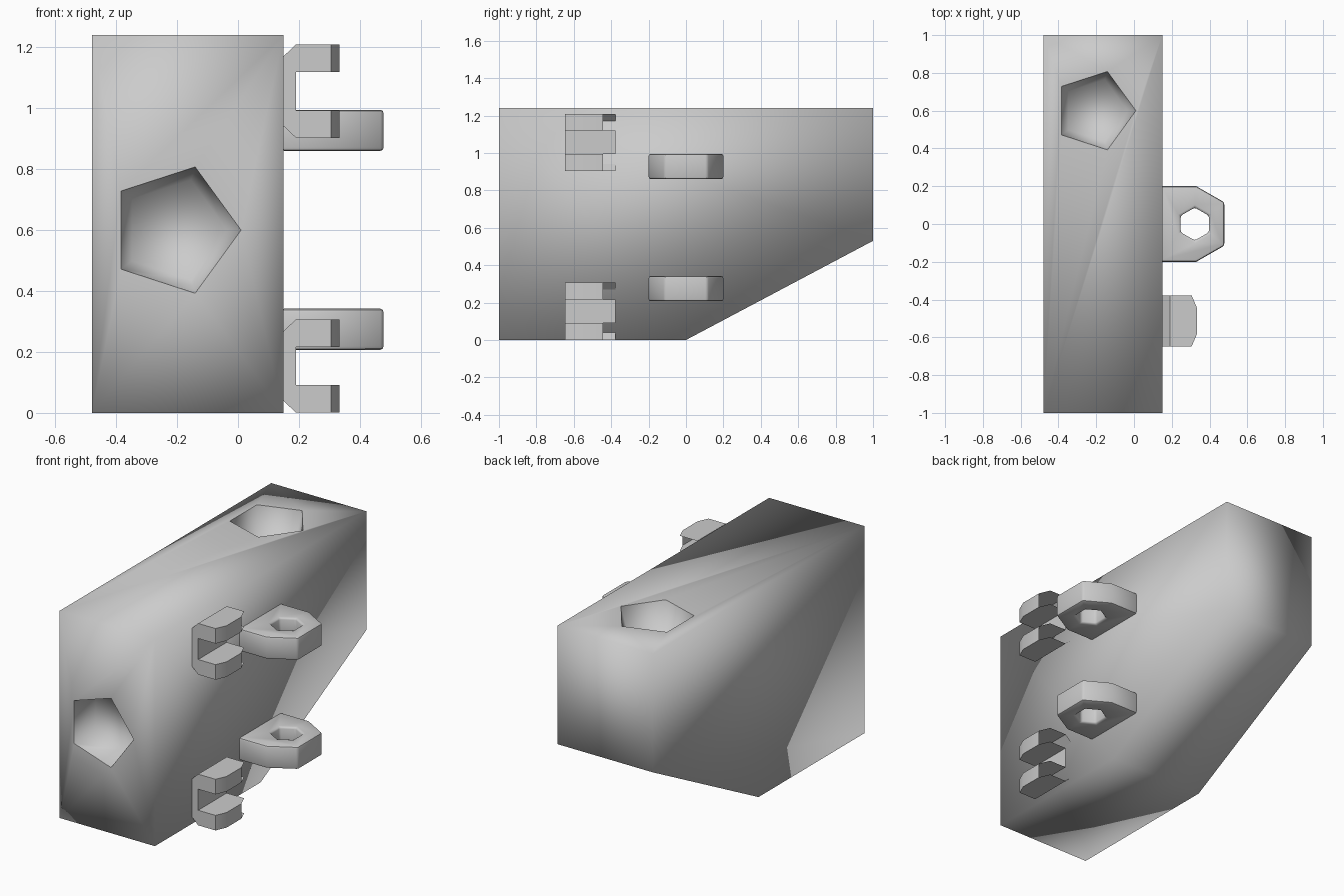
import bpy, bmesh
from math import sin, cos, pi, radians
from mathutils import Vector

cube = bpy.data.objects.get("Cube")
if cube:
    bpy.data.objects.remove(cube, do_unlink=True)

grey = bpy.data.materials.new("plain_grey")
grey.use_nodes = True
grey.diffuse_color = (0.6, 0.6, 0.6, 1)
grey.node_tree.nodes["Principled BSDF"].inputs["Base Color"].default_value = (0.6, 0.6, 0.6, 1)


def solid(name, start, end, cuts=()):
    """Closed solid between two matching outlines, trimmed by planes."""
    bm = bmesh.new()
    a = [bm.verts.new(p) for p in start]
    b = [bm.verts.new(p) for p in end]
    bm.faces.new(a)
    bm.faces.new(b)
    for i in range(len(a)):
        j = (i + 1) % len(a)
        bm.faces.new((a[i], a[j], b[j], b[i]))
    for point, normal in cuts:
        cut = bmesh.ops.bisect_plane(bm, geom=bm.verts[:] + bm.edges[:] + bm.faces[:],
                                     plane_co=point, plane_no=normal, clear_outer=True)
        rim = [e for e in cut["geom_cut"] if isinstance(e, bmesh.types.BMEdge)]
        bmesh.ops.holes_fill(bm, edges=rim)
    bmesh.ops.recalc_face_normals(bm, faces=bm.faces)
    mesh = bpy.data.meshes.new(name)
    bm.to_mesh(mesh)
    bm.free()
    mesh.materials.append(grey)
    obj = bpy.data.objects.new(name, mesh)
    bpy.context.collection.objects.link(obj)
    return obj


def activate(obj):
    bpy.ops.object.select_all(action='DESELECT')
    obj.select_set(True)
    bpy.context.view_layer.objects.active = obj


def carve(obj, cutter):
    mod = obj.modifiers.new("carve", 'BOOLEAN')
    mod.operation = 'DIFFERENCE'
    mod.solver = 'EXACT'
    mod.object = cutter
    activate(obj)
    bpy.ops.object.modifier_apply(modifier=mod.name)
    bpy.data.objects.remove(cutter, do_unlink=True)


def polygon(sides, radius, turn=0.0):
    return [(radius * cos(turn + 2 * pi * i / sides), radius * sin(turn + 2 * pi * i / sides))
            for i in range(sides)]


# Main block: side outline swept across x
LEFT, RIGHT, TOP = 0.15, -0.48, 1.24
outline = [(-1, 0), (0, 0), (1, 0.53), (1, TOP), (-1, TOP)]
block = solid("main_block", [(RIGHT, y, z) for y, z in outline],
              [(LEFT, y, z) for y, z in outline])

# Tapered five-sided recesses in the front and the top
outer, inner = polygon(5, 0.233), polygon(5, 0.173)
CX, CO = -0.208, 0.6
carve(block, solid("front_recess_cutter",
                   [(CX + u, -1.05, CO + v) for u, v in outer],
                   [(CX + u, -0.85, CO + v) for u, v in inner]))
carve(block, solid("top_recess_cutter",
                   [(CX + u, CO + v, TOP + 0.05) for u, v in outer],
                   [(CX + u, CO + v, TOP - 0.15) for u, v in inner]))

# Smooth the block throughout, with crisp recess rims
block.data.shade_smooth()
bm = bmesh.new()
bm.from_mesh(block.data)


def on_rim(v):
    inside = RIGHT + 0.01 < v.co.x < LEFT - 0.01
    return inside and (abs(v.co.z - TOP) < 0.001 or abs(v.co.y + 1) < 0.001)


for e in bm.edges:
    if all(on_rim(v) for v in e.verts):
        e.smooth = False
bm.to_mesh(block.data)
bm.free()


# Eyelet lugs on the left side
def eyelet(name, z):
    half = [(0.14, 0.2), (0.33, 0.2), (0.478, 0.115)]
    shape = half + [(x, -y) for x, y in reversed(half)]
    lug = solid(name, [(x, y, z) for x, y in shape], [(x, y, z + 0.135) for x, y in shape])
    hole = polygon(6, 0.087, pi / 2)
    carve(lug, solid(name + "_hole_cutter", [(0.322 + u, v, z - 0.1) for u, v in hole],
                     [(0.322 + u, v, z + 0.3) for u, v in hole]))
    bevel = lug.modifiers.new("soft_edges", 'BEVEL')
    bevel.width = 0.012
    bevel.segments = 2
    bevel.limit_method = 'ANGLE'
    bevel.angle_limit = radians(50)
    activate(lug)
    bpy.ops.object.modifier_apply(modifier=bevel.name)
    bpy.ops.object.shade_smooth_by_angle(angle=radians(40))


# Forked lugs: C outline swept along y, with clipped tip corners
def fork(name, z):
    half = [(0.14, 0.115), (0.15, 0.115), (0.19, 0.153), (0.333, 0.153), (0.333, 0.063), (0.19, 0.063)]
    shape = half + [(x, -h) for x, h in reversed(half)]
    mid, reach = -0.513, 0.135
    cuts = [(Vector((0.333, mid + s * 0.07, z)), Vector((0.065, s * 0.028, 0))) for s in (1, -1)]
    lug = solid(name, [(x, mid - reach, z + h) for x, h in shape],
                [(x, mid + reach, z + h) for x, h in shape], cuts)
    activate(lug)
    bpy.ops.object.shade_smooth_by_angle(angle=radians(40))


eyelet("upper_eyelet", 0.86)
eyelet("lower_eyelet", 0.207)
fork("upper_fork", 1.056)
fork("lower_fork", 0.154)
